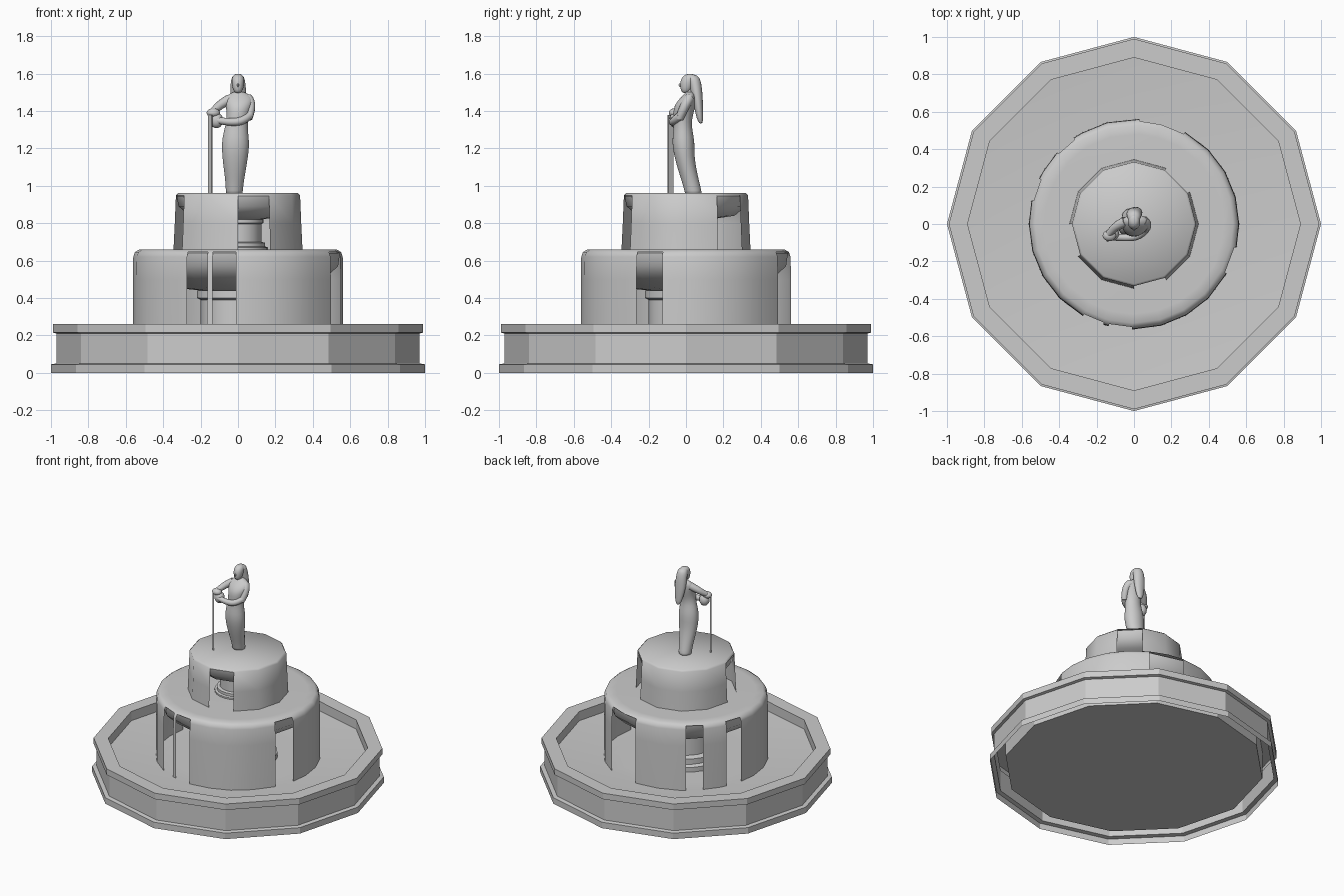
import bpy, bmesh
from math import sin, cos, radians, pi
from mathutils import Matrix

if "Cube" in bpy.data.objects:
    bpy.data.objects.remove(bpy.data.objects["Cube"])


def finish(bm, name, smooth=None):
    bmesh.ops.recalc_face_normals(bm, faces=bm.faces)
    me = bpy.data.meshes.new(name)
    bm.to_mesh(me)
    bm.free()
    ob = bpy.data.objects.new(name, me)
    bpy.context.collection.objects.link(ob)
    if smooth:
        bpy.ops.object.select_all(action='DESELECT')
        ob.select_set(True)
        bpy.context.view_layer.objects.active = ob
        bpy.ops.object.shade_smooth_by_angle(angle=radians(smooth))
    return ob


def lathe(name, profile, angles, gaps=(), gap_from=0, smooth=None):
    """Revolve (radius, z) points; angle 0 faces the front (-y), 90 is +x.
    Faces of bands >= gap_from are left out inside the gap angle ranges."""
    bm = bmesh.new()
    rings = []
    for r, z in profile:
        if r == 0:
            rings.append([bm.verts.new((0, 0, z))] * len(angles))
        else:
            rings.append([bm.verts.new((r * sin(radians(a)), -r * cos(radians(a)), z))
                          for a in angles])
    n = len(angles)
    for b in range(len(rings) - 1):
        for i in range(n):
            j = (i + 1) % n
            nxt = angles[j] if j else angles[0] + 360
            mid = (angles[i] + nxt) / 2 % 360
            if b >= gap_from and any(lo < mid < hi for lo, hi in gaps):
                continue
            quad = [rings[b][i], rings[b][j], rings[b + 1][j], rings[b + 1][i]]
            bm.faces.new(list(dict.fromkeys(quad)))
    loose = [v for v in bm.verts if not v.link_faces]
    bmesh.ops.delete(bm, geom=loose, context='VERTS')
    return finish(bm, name, smooth)


def loft(name, sections, n=16):
    """Stack of ellipses (z, cx, cy, rx, ry), capped and subdivided."""
    bm = bmesh.new()
    rings = [[bm.verts.new((cx + rx * cos(2 * pi * k / n), cy + ry * sin(2 * pi * k / n), z))
              for k in range(n)] for z, cx, cy, rx, ry in sections]
    for a, b in zip(rings, rings[1:]):
        for k in range(n):
            bm.faces.new((a[k], a[(k + 1) % n], b[(k + 1) % n], b[k]))
    bm.faces.new(rings[0][::-1])
    bm.faces.new(rings[-1])
    ob = finish(bm, name, 60)
    mod = ob.modifiers.new("subdivision", 'SUBSURF')
    mod.levels = mod.render_levels = 1
    return ob


def tube(name, pts):
    """Tapered limb through (x, y, z, radius) points."""
    cu = bpy.data.curves.new(name, 'CURVE')
    cu.dimensions = '3D'
    cu.bevel_depth = 1
    cu.bevel_resolution = 3
    cu.use_fill_caps = True
    sp = cu.splines.new('NURBS')
    sp.points.add(len(pts) - 1)
    for p, (x, y, z, r) in zip(sp.points, pts):
        p.co = (x, y, z, 1)
        p.radius = r
    sp.use_endpoint_u = True
    sp.order_u = 3
    sp.resolution_u = 6
    ob = bpy.data.objects.new(name, cu)
    bpy.context.collection.objects.link(ob)
    return ob


def blob(name, loc, scale):
    bm = bmesh.new()
    bmesh.ops.create_uvsphere(bm, u_segments=16, v_segments=10, radius=1)
    bmesh.ops.scale(bm, vec=scale, verts=bm.verts)
    bmesh.ops.translate(bm, vec=loc, verts=bm.verts)
    return finish(bm, name, 60)


twelve = list(range(0, 360, 30))

# Twelve-sided basin, hollow wall open underneath, floor slightly raised
lathe("basin", [(1, 0), (1, .045), (.97, .05), (.97, .21), (.99, .215), (.99, .26),
                (.89, .26), (.89, .045), (0, .045)], twelve)
lathe("basin_water", [(0, .165), (.45, .165), (.56, .165), (.89, .19)], twelve, smooth=30)

# Lower tier: water sheet with gaps, bowl and pedestal
low_gaps = [(331, 343), (346, 359), (62, 77), (151, 177), (215, 227), (244.5, 257)]
edges = {a for g in low_gaps for a in g}
ring = sorted(edges | {a for a in range(0, 360, 15) if all(abs(a - e) > 3 for e in edges)})
lathe("lower_water_sheet", [(0, .658), (.48, .66), (.53, .658), (.551, .645), (.56, .62),
                            (.562, .5), (.563, .15)], ring, low_gaps, 3, 60)
lathe("lower_bowl", [(.5, .652), (.545, .64), (.535, .57), (.46, .5), (.34, .455), (.2, .44)],
      twelve, smooth=40)
lathe("lower_pedestal", [(.22, .44), (.22, .4), (.2, .39), (.2, .26), (.24, .25), (.24, .21),
                         (.27, .2), (.27, .15)], range(0, 360, 15), smooth=30)

# Upper tier: same parts, gaps are whole facets
up_gaps = [(0, 30), (120, 150), (270, 300)]
lathe("upper_water_sheet", [(0, .958), (.32, .96), (.332, .948), (.338, .8), (.345, .655)],
      twelve, up_gaps, 2, 60)
lathe("upper_bowl", [(.315, .953), (.328, .945), (.318, .89), (.26, .84), (.13, .82)],
      twelve, smooth=40)
lathe("upper_pedestal", [(.135, .82), (.135, .8), (.125, .795), (.125, .7), (.145, .695),
                         (.145, .675), (.16, .67), (.16, .65)], range(0, 360, 15), smooth=30)

# Statue: gown and torso
loft("gown", [(.95, -.02, .04, .046, .046), (.97, -.02, .038, .046, .046),
              (1.02, -.018, .025, .05, .047), (1.08, -.017, .008, .059, .05),
              (1.16, -.015, -.01, .071, .055), (1.23, -.013, -.014, .076, .062),
              (1.29, -.012, -.016, .066, .053), (1.34, -.005, -.018, .058, .047),
              (1.39, 0, -.014, .062, .056), (1.43, .005, -.006, .072, .058),
              (1.465, .007, .008, .08, .044), (1.488, .006, .018, .06, .03),
              (1.505, .002, .02, .022, .02)])
# Neck, head, nose and hair
tube("neck", [(.002, .018, 1.48, .02), (0, .015, 1.53, .018)])
loft("head", [(1.495, 0, -.004, .014, .014), (1.51, 0, 0, .026, .029), (1.54, 0, .006, .033, .038),
              (1.57, 0, .013, .035, .042), (1.59, 0, .02, .027, .032), (1.598, 0, .022, .012, .014)])
blob("nose", (0, -.032, 1.538), (.005, .007, .01))
loft("hair", [(1.33, .012, .08, .01, .008), (1.36, .009, .074, .026, .018),
              (1.4, .008, .07, .034, .022), (1.45, .004, .064, .042, .027),
              (1.5, .002, .056, .043, .032), (1.54, 0, .05, .041, .034),
              (1.575, 0, .04, .037, .035), (1.588, 0, .034, .026, .028), (1.595, 0, .03, .012, .014)])
# Arms resting on the blade
tube("right_arm", [(-.045, .012, 1.462, .028), (-.085, -.005, 1.44, .025),
                   (-.115, -.03, 1.415, .022), (-.14, -.06, 1.392, .018)])
tube("left_upper_arm", [(.05, .016, 1.466, .028), (.082, -.002, 1.44, .026),
                        (.055, -.035, 1.36, .022)])
tube("left_forearm", [(.06, -.03, 1.375, .022), (.03, -.066, 1.345, .022),
                      (-.05, -.075, 1.338, .02), (-.12, -.07, 1.352, .018)])
# Hands and sleeve over the blade's end
blob("upper_hand", (-.132, -.062, 1.39), (.036, .03, .024))
blob("lower_hand", (-.115, -.055, 1.35), (.036, .034, .042))

# Thin upright blade, turned diagonally
bm = bmesh.new()
bmesh.ops.create_cube(bm, size=1, matrix=Matrix.Translation((-.148, -.083, 1.168))
                      @ Matrix.Rotation(radians(-55), 4, 'Z')
                      @ Matrix.Diagonal((.032, .008, .42, 1)))
finish(bm, "blade")
